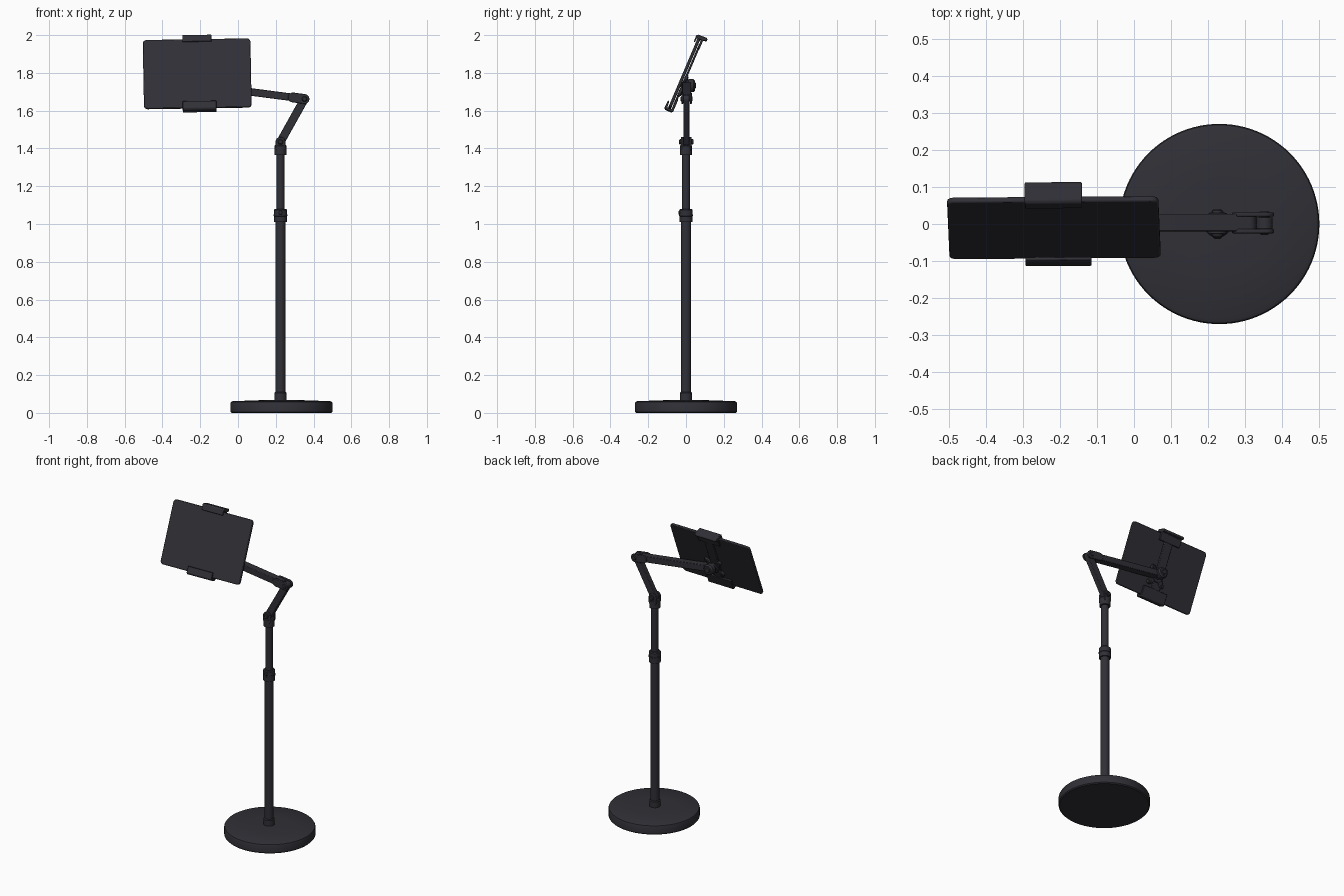
import bpy
import bmesh
from math import pi, sin, cos, atan2, radians
from mathutils import Matrix, Vector

if "Cube" in bpy.data.objects:
    bpy.data.objects.remove(bpy.data.objects["Cube"], do_unlink=True)

COLOUR = (0.029, 0.029, 0.037, 1)
charcoal = bpy.data.materials.new("charcoal")
charcoal.use_nodes = True
charcoal.diffuse_color = COLOUR
shader = next(n for n in charcoal.node_tree.nodes if n.type == "BSDF_PRINCIPLED")
shader.inputs["Base Color"].default_value = COLOUR
shader.inputs["Roughness"].default_value = 0.6

POLE_X = 0.225
# Tablet frame: tipped back, with a slight roll
TABLET = (Matrix.Translation((-0.216, -0.01, 1.795))
          @ Matrix.Rotation(radians(-23), 4, "X")
          @ Matrix.Rotation(radians(-1), 4, "Y"))


def finish(name, bm, matrix=Matrix(), bevel=0.0):
    bmesh.ops.recalc_face_normals(bm, faces=bm.faces)
    mesh = bpy.data.meshes.new(name)
    bm.to_mesh(mesh)
    bm.free()
    mesh.materials.append(charcoal)
    obj = bpy.data.objects.new(name, mesh)
    bpy.context.collection.objects.link(obj)
    obj.matrix_world = matrix
    bpy.ops.object.select_all(action="DESELECT")
    obj.select_set(True)
    bpy.context.view_layer.objects.active = obj
    bpy.ops.object.shade_smooth_by_angle(angle=radians(35))
    if bevel:
        mod = obj.modifiers.new("soft_edges", "BEVEL")
        mod.width = bevel
        mod.segments = 2
        mod.limit_method = "ANGLE"
        mod.angle_limit = radians(40)
    return obj


def lathe(name, profile, matrix, steps=48):
    """Spin (radius, height) points about local z."""
    bm = bmesh.new()
    verts = [bm.verts.new((r, 0, z)) for r, z in profile]
    edges = [bm.edges.new(pair) for pair in zip(verts, verts[1:])]
    bmesh.ops.spin(bm, geom=verts + edges, cent=(0, 0, 0), axis=(0, 0, 1),
                   angle=2 * pi, steps=steps, use_merge=True)
    bmesh.ops.remove_doubles(bm, verts=bm.verts, dist=1e-5)
    return finish(name, bm, matrix)


def prism(name, points, axis, low, high, matrix=Matrix(), bevel=0.003):
    """Extrude an outline along x ((y, z) points) or y ((x, z) points)."""
    place = {"x": lambda p: (low, p[0], p[1]), "y": lambda p: (p[0], low, p[1])}[axis]
    bm = bmesh.new()
    face = bm.faces.new([bm.verts.new(place(p)) for p in points])
    moved = bmesh.ops.extrude_face_region(bm, geom=[face])["geom"]
    shift = Vector((high - low, 0, 0) if axis == "x" else (0, high - low, 0))
    bmesh.ops.translate(bm, vec=shift,
                        verts=[v for v in moved if isinstance(v, bmesh.types.BMVert)])
    return finish(name, bm, matrix, bevel)


def arc(cx, cz, r, start, end, steps):
    return [(cx + r * cos(start + (end - start) * i / steps),
             cz + r * sin(start + (end - start) * i / steps)) for i in range(steps + 1)]


def rounded_rect(w, h, r, cx=0, cz=0, steps=6):
    points = []
    for i, (sx, sz) in enumerate([(1, 1), (-1, 1), (-1, -1), (1, -1)]):
        points += arc(cx + sx * (w / 2 - r), cz + sz * (h / 2 - r), r,
                      i * pi / 2, (i + 1) * pi / 2, steps)
    return points


def link(name, a, b, r, low, high, matrix=Matrix()):
    """Round-ended bar between two (x, z) points."""
    t = atan2(b[1] - a[1], b[0] - a[0])
    points = arc(*b, r, t - pi / 2, t + pi / 2, 12) + arc(*a, r, t + pi / 2, t + 3 * pi / 2, 12)
    return prism(name, points, "y", low, high, matrix)


def pin(name, x, z, r, low, high, soft=0.004):
    """Round pin lying along y."""
    m = Matrix.Translation((x, low, z)) @ Matrix.Rotation(-pi / 2, 4, "X")
    n = high - low
    return lathe(name, [(0, 0), (r - soft, 0), (r, soft), (r, n - soft), (r - soft, n), (0, n)],
                 m, 24)


# Round base, slightly domed
lathe("base", [(0, 0), (0.264, 0), (0.27, 0.006), (0.27, 0.052), (0.267, 0.058),
               (0.258, 0.062), (0.12, 0.067), (0, 0.069)],
      Matrix.Translation((0.23, 0, 0)), 96)

# Telescopic pole and its collars
pole = Matrix.Translation((POLE_X, 0, 0))
lathe("lower_pole", [(0, 0.06), (0.027, 0.06), (0.027, 1.03), (0, 1.03)], pole)
lathe("upper_pole", [(0, 1), (0.022, 1), (0.022, 1.4), (0, 1.4)], pole)
for name, low, high, r in [("base_collar", 0.064, 0.11, 0.033),
                           ("height_collar", 1.01, 1.08, 0.035),
                           ("top_collar", 1.365, 1.418, 0.033)]:
    lathe(name, [(0, low), (r, low), (r, high - 0.005), (r - 0.005, high), (0, high)], pole)
lathe("collar_ring", [(0.034, 1.04), (0.037, 1.042), (0.037, 1.05), (0.034, 1.052)], pole)
pin("height_lock", POLE_X, 1.06, 0.012, -0.04, 0.0)

# Folding arm joints
shoulder, elbow, wrist = (POLE_X, 1.435), (0.352, 1.662), (-0.19, 1.733)
for name, low, high in [("front_shoulder_cheek", -0.027, -0.014),
                        ("back_shoulder_cheek", 0.016, 0.029)]:
    link(name, (POLE_X, 1.405), shoulder, 0.026, low, high)
link("lower_arm", shoulder, elbow, 0.022, -0.014, 0.018)
for name, low, high in [("front_elbow_cheek", -0.025, -0.014),
                        ("back_elbow_cheek", 0.02, 0.031)]:
    link(name, elbow, (0.29, 1.67), 0.026, low, high)
link("upper_arm", (0.31, 1.6675), wrist, 0.02, -0.02, 0.027)
pin("shoulder_pin", *shoulder, 0.014, -0.036, 0.04)
pin("elbow_pin", *elbow, 0.014, -0.029, 0.035)

# Wrist: knob behind the arm, ball and socket before it
pin("wrist_knob", *wrist, 0.034, 0.005, 0.048, 0.008)
pin("wrist_pin", *wrist, 0.016, -0.03, 0.053)
bm = bmesh.new()
bmesh.ops.create_uvsphere(bm, u_segments=24, v_segments=14, radius=0.025)
finish("wrist_ball", bm, Matrix.Translation((wrist[0], -0.005, wrist[1])))

# Tablet
prism("tablet", rounded_rect(0.57, 0.395, 0.02), "y", -0.008, 0.008, TABLET, 0.004)

# Sprung clamp: hooks at both ends, joined by a back strip
top_hook = [(-0.02, 0.178), (-0.02, 0.212), (-0.013, 0.219), (0.035, 0.221), (0.043, 0.214),
            (0.043, 0.206), (0.024, 0.2), (0.024, 0.15), (0.012, 0.15),
            (0.012, 0.2), (-0.012, 0.2), (-0.012, 0.178)]
bottom_hook = [(-0.024, -0.165), (-0.026, -0.205), (-0.018, -0.214), (0.018, -0.214),
               (0.025, -0.207), (0.025, -0.14), (0.012, -0.14),
               (0.012, -0.2), (-0.013, -0.2), (-0.015, -0.165)]
prism("top_hook", top_hook, "x", -0.075, 0.079, TABLET)
prism("bottom_hook", bottom_hook, "x", -0.08, 0.098, TABLET)
prism("clamp_strip", rounded_rect(0.06, 0.35, 0.01, 0.008), "y", 0.011, 0.022, TABLET)

# Cross-shaped mounting plate with screws
HUB = (0.022, -0.062)
for name, sign in [("rising_plate_bar", 1), ("falling_plate_bar", -1)]:
    ends = [(HUB[0] + s * 0.045, HUB[1] + s * sign * 0.045) for s in (-1, 1)]
    link(name, *ends, 0.016, 0.01, 0.026, TABLET)
    for i, (x, z) in enumerate(ends):
        screw = pin(f"{name}_screw_{i + 1}", x, z, 0.008, 0.02, 0.03, 0.002)
        screw.matrix_world = TABLET @ screw.matrix_world
link("mount_hub", HUB, (HUB[0], HUB[1] + 0.001), 0.036, 0.01, 0.032, TABLET)
